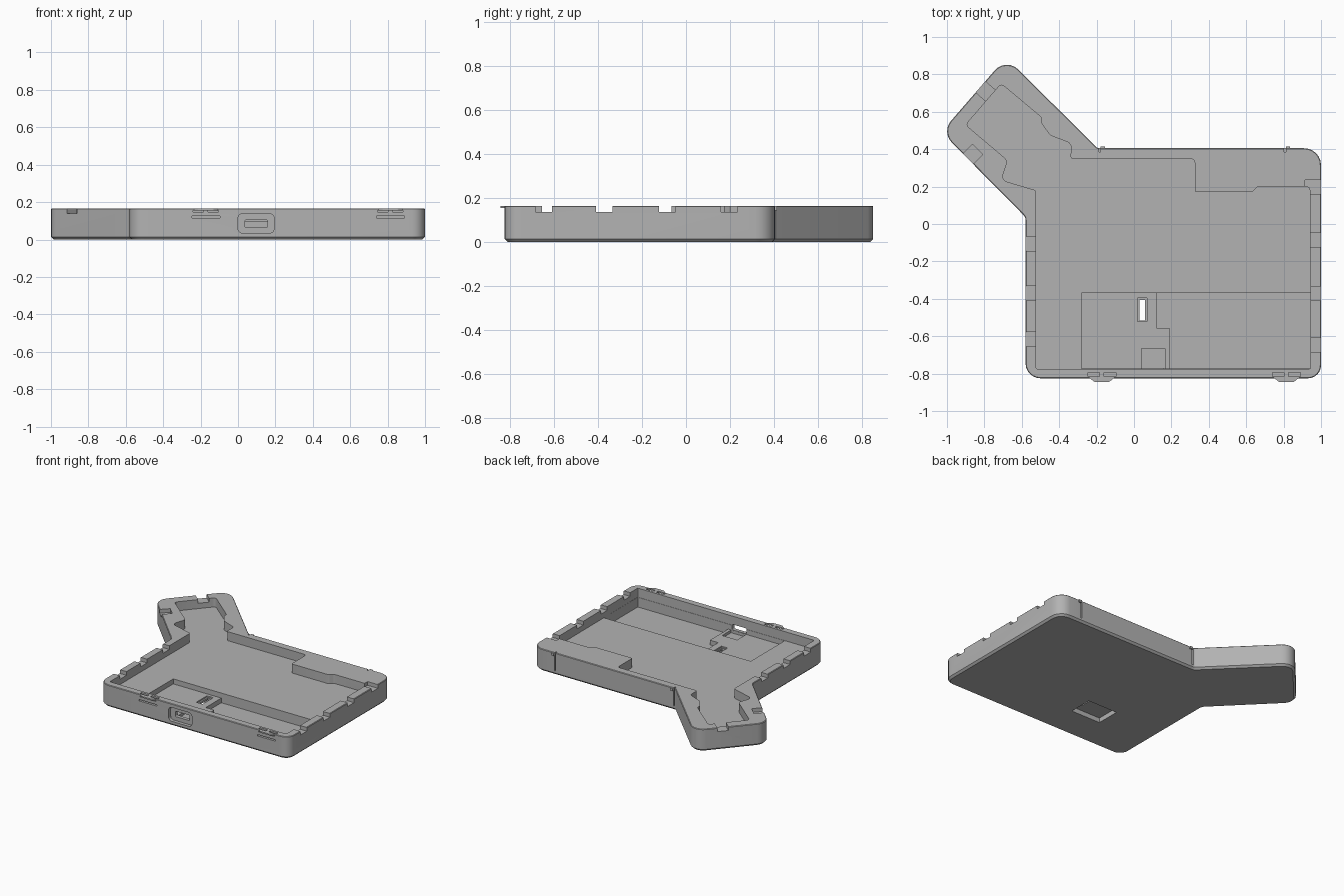
import bpy, bmesh, math
from mathutils import Vector, Matrix

if "Cube" in bpy.data.objects:
    bpy.data.objects.remove(bpy.data.objects["Cube"])

grey = bpy.data.materials.new("plain grey")
grey.use_nodes = True
COLOUR = (0.45, 0.45, 0.45, 1)
grey.diffuse_color = COLOUR
grey.node_tree.nodes["Principled BSDF"].inputs["Base Color"].default_value = COLOUR
TOP = 0.166


def rounded(points, seg=6, inset=0.0):
    """Counter-clockwise outline with filleted corners, optionally moved inward."""
    out, n = [], len(points)
    for i, (x, y, r) in enumerate(points):
        p = Vector((x, y))
        a = (Vector(points[i - 1][:2]) - p).normalized()
        b = (Vector(points[(i + 1) % n][:2]) - p).normalized()
        convex = b.x * a.y - b.y * a.x > 0
        half = a.angle(b) / 2
        bis = (a + b).normalized() * (1 if convex else -1)
        p = p + bis * inset / math.sin(half)
        r = max(r + (-inset if convex else inset), 0.002)
        if not convex:
            bis = -bis
        c = p + bis * r / math.sin(half)
        t0, t1 = p + a * r / math.tan(half), p + b * r / math.tan(half)
        v0, v1 = t0 - c, t1 - c
        turn = math.atan2(v0.x * v1.y - v0.y * v1.x, v0.dot(v1))
        for k in range(seg + 1):
            out.append(c + Matrix.Rotation(turn * k / seg, 2) @ v0)
    return out


def loft(name, rings):
    """Solid through (outline, height) rings of equal length."""
    bm = bmesh.new()
    loops = [[bm.verts.new((p[0], p[1], z)) for p in pts] for pts, z in rings]
    n = len(loops[0])
    for lo, hi in zip(loops, loops[1:]):
        for i in range(n):
            j = (i + 1) % n
            bm.faces.new((lo[i], lo[j], hi[j], hi[i]))
    bm.faces.new(loops[0][::-1])
    bm.faces.new(loops[-1])
    bmesh.ops.recalc_face_normals(bm, faces=bm.faces)
    mesh = bpy.data.meshes.new(name)
    bm.to_mesh(mesh)
    bm.free()
    mesh.materials.append(grey)
    ob = bpy.data.objects.new(name, mesh)
    bpy.context.collection.objects.link(ob)
    return ob


def box(name, x0, x1, y0, y1, z0, z1):
    pts = [(x0, y0), (x1, y0), (x1, y1), (x0, y1)]
    return loft(name, [(pts, z0), (pts, z1)])


def cut(target, cutter):
    mod = target.modifiers.new("cut", "BOOLEAN")
    mod.operation, mod.solver, mod.object = "DIFFERENCE", "EXACT", cutter
    bpy.context.view_layer.objects.active = target
    bpy.ops.object.modifier_apply(modifier=mod.name)
    bpy.data.objects.remove(cutter)


def cut_box(*size):
    cut(tray, box("cutter", *size))


# Outer shell with a chamfered foot
outline = [(-0.58, -0.825, 0.08), (1, -0.825, 0.07), (1, 0.405, 0.09),
           (-0.195, 0.405, 0.03), (-0.684, 0.891, 0.085),
           (-1.03, 0.492, 0.085), (-0.58, 0.037, 0.04)]
tray = loft("case_tray", [(rounded(outline, inset=0.014), 0),
                          (rounded(outline), 0.014),
                          (rounded(outline, inset=0), TOP - 0.004),
                          (rounded(outline, inset=0.004), TOP)])

# Main cavity that follows the key layout
cavity = [(-0.525, -0.775, 0.012), (0.945, -0.775, 0.012), (0.94, 0.2, 0.02),
          (0.66, 0.2, 0.02), (0.635, 0.172, 0.02), (0.325, 0.172, 0.005),
          (0.325, 0.348, 0.02), (-0.34, 0.348, 0.015), (-0.335, 0.43, 0.03),
          (-0.45, 0.475, 0.03), (-0.495, 0.54, 0.01), (-0.495, 0.57, 0.01),
          (-0.71, 0.75, 0.02), (-0.9, 0.53, 0.02), (-0.675, 0.34, 0.03),
          (-0.71, 0.235, 0.03), (-0.525, 0.18, 0.01)]
cav = rounded(cavity, seg=4)
cut(tray, loft("cutter", [(cav, 0.098), (cav, 0.3)]))

# Board bay, deeper battery bay and connector well
cut_box(-0.28, 0.943, -0.773, -0.37, 0.06, 0.2)
battery = [(0.19, -0.773), (0.943, -0.773), (0.943, -0.37),
           (0.12, -0.37), (0.12, -0.555), (0.19, -0.555)]
cut(tray, loft("cutter", [(battery, 0.025), (battery, 0.2)]))
cut_box(0.04, 0.165, -0.772, -0.665, 0.04, 0.2)

# Switch slot, its upper lip and the finger recess underneath
cut_box(-0.17, 0.075, -0.57, -0.39, -0.1, 0.035)
cut_box(0.03, 0.06, -0.515, -0.405, -0.1, 0.2)
cut_box(0.018, 0.07, -0.522, -0.395, 0.05, 0.2)


# Socket opening in the front wall
def front_port(x0, x1, z0, z1, r, y0, y1):
    pts = rounded([(x0, z0, r), (x1, z0, r), (x1, z1, r), (x0, z1, r)])
    port = loft("cutter", [(pts, -y0), (pts, -y1)])
    port.data.transform(Matrix.Rotation(math.pi / 2, 4, "X"))
    cut(tray, port)


front_port(0, 0.193, 0.034, 0.138, 0.025, -0.9, -0.8)
front_port(0.038, 0.157, 0.064, 0.104, 0.006, -0.9, -0.76)

# Notches along the side walls
for y in (-0.685, -0.41, -0.123):
    cut_box(0.935, 1.1, y, y + 0.075, 0.138, 0.3)
for y in (-0.655, -0.41, -0.145):
    cut_box(-0.7, -0.515, y, y + 0.078, 0.138, 0.3)
cut_box(0.915, 1.1, 0.16, 0.235, 0.138, 0.3)

# Notches on the angled wing
for x, y, angle, length in ((-0.8, 0.715, 49, 0.12), (-0.885, 0.35, -45, 0.14)):
    notch = box("cutter", -0.039, 0.039, -length / 2, length / 2, 0.138, 0.3)
    notch.data.transform(Matrix.Translation((x, y, 0))
                         @ Matrix.Rotation(math.radians(angle), 4, "Z"))
    cut(tray, notch)

# Front snap clips: flexure slots with a rounded catch
for i, x in enumerate((-0.172, 0.815)):
    cut_box(x - 0.075, x + 0.075, -0.9, -0.793, 0.115, 0.125)
    for side in (-1, 1):
        a, b = sorted((x + side * 0.012, x + side * 0.075))
        cut_box(a, b, -0.815, -0.793, 0.12, 0.3)
        a, b = sorted((x + side * 0.012, x + side * 0.068))
        cut_box(a, b, -0.9, -0.81, 0.148, 0.156)
    catch = rounded([(x - 0.07, -0.82, 0.002), (x - 0.04, -0.844, 0.012),
                     (x + 0.04, -0.844, 0.012), (x + 0.07, -0.82, 0.002)])
    loft(f"front_catch_{i + 1}", [(catch, 0.156), (catch, TOP)])

# Rear grooves with small hinge nubs
for i, x in enumerate((-0.17, 0.82)):
    cut_box(x - 0.018, x - 0.008, 0.385, 0.5, 0.03, 0.3)
    box(f"rear_nub_{i + 1}", x - 0.008, x + 0.014, 0.39, 0.414, 0.145, TOP - 0.002)

# Smooth the rounded corners, keep hard edges
for ob in bpy.data.objects:
    ob.select_set(ob.type == "MESH")
bpy.context.view_layer.objects.active = tray
bpy.ops.object.shade_smooth_by_angle(angle=math.radians(30))
